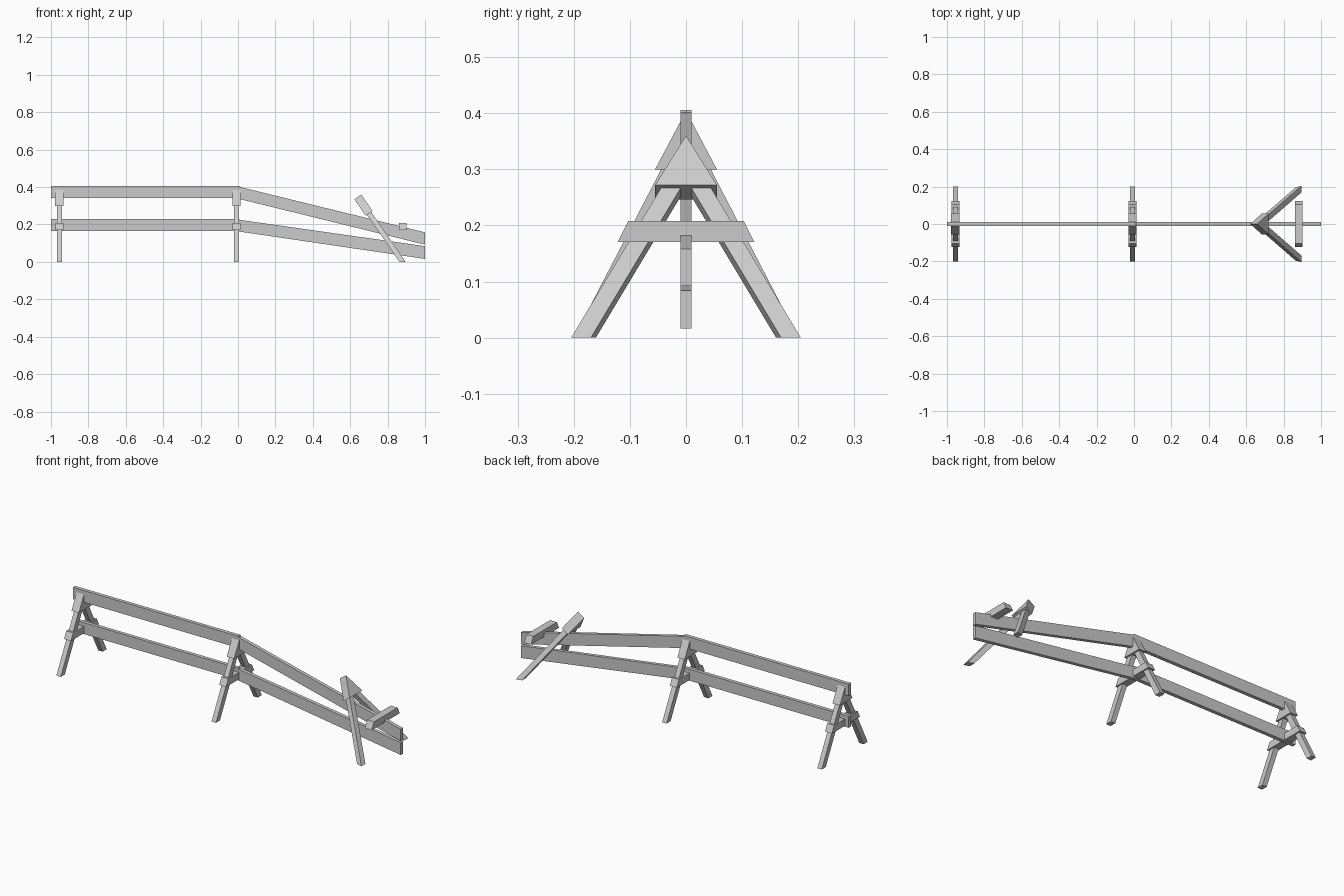
import bpy, bmesh, math
from mathutils import Matrix, Vector

if "Cube" in bpy.data.objects:
    bpy.data.objects.remove(bpy.data.objects["Cube"])


def prism(name, pts, thick, plane, matrix=None, floor_cut=False):
    """Extrude a 2D outline symmetrically: plane 'xz' along y, plane 'yz' along x."""
    bm = bmesh.new()
    h = thick / 2
    if plane == 'xz':
        ring = [Vector((a, -h, b)) for a, b in pts]
        push = Vector((0, thick, 0))
    else:
        ring = [Vector((-h, a, b)) for a, b in pts]
        push = Vector((thick, 0, 0))
    face = bm.faces.new([bm.verts.new(p) for p in ring])
    ext = bmesh.ops.extrude_face_region(bm, geom=[face])
    verts = [g for g in ext['geom'] if isinstance(g, bmesh.types.BMVert)]
    bmesh.ops.translate(bm, verts=verts, vec=push)
    if matrix:
        bm.transform(matrix)
    if floor_cut:
        geom = bm.verts[:] + bm.edges[:] + bm.faces[:]
        cut = bmesh.ops.bisect_plane(bm, geom=geom, plane_co=(0, 0, 0),
                                     plane_no=(0, 0, 1), clear_inner=True)
        edges = [g for g in cut['geom_cut'] if isinstance(g, bmesh.types.BMEdge)]
        bmesh.ops.holes_fill(bm, edges=edges)
    bmesh.ops.recalc_face_normals(bm, faces=bm.faces)
    me = bpy.data.meshes.new(name)
    bm.to_mesh(me)
    bm.free()
    ob = bpy.data.objects.new(name, me)
    bpy.context.collection.objects.link(ob)
    return ob


def trestle(name, x, apex, gusset_low, gusset_top, tilt=0.0):
    """A-frame: a pair of legs and the triangular gusset at the peak."""
    m = Matrix.Translation((x, 0, 0)) @ Matrix.Rotation(-tilt, 4, 'Y')
    slope = 0.2 / apex
    low = -0.04 if tilt else 0.0
    inner = 0.165 / slope
    for side, label in ((1, "left"), (-1, "right")):
        leg = [(0, inner), (0.165 - low * slope, low), (0.2 - low * slope, low), (0, apex)]
        prism(f"{name}_{label}_leg", [(side * a, b) for a, b in leg],
              0.027, 'yz', m, floor_cut=bool(tilt))
    prism(f"{name}_gusset", [(-0.055, gusset_low), (0.055, gusset_low), (0, gusset_top)],
          0.045, 'yz', m)


def crossbar(name, x):
    prism(name, [(-0.122, 0.17), (0.122, 0.17), (0.103, 0.208), (-0.103, 0.208)],
          0.042, 'yz', Matrix.Translation((x, 0, 0)))


# Rails: level half and sloping half, for the upper and lower board
for name, z0, z1, e0, e1 in (("upper", 0.341, 0.406, 0.092, 0.158),
                             ("lower", 0.166, 0.229, 0.016, 0.084)):
    prism(f"{name}_level_rail", [(-1, z0), (0.008, z0), (0.008, z1), (-1, z1)], 0.02, 'xz')
    prism(f"{name}_sloping_rail", [(0, z0 - 0.003), (1, e0), (1, e1), (0, z1 - 0.003)],
          0.0196, 'xz')

# Upright trestles and the leaning one
trestle("end_trestle", -0.955, 0.385, 0.30, 0.404)
trestle("middle_trestle", -0.008, 0.385, 0.30, 0.404)
trestle("leaning_trestle", 0.88, 0.405, 0.315, 0.422, math.radians(34.6))

# Crossbars
crossbar("end_crossbar", -0.955)
crossbar("middle_crossbar", -0.008)
crossbar("loose_crossbar", 0.881)
